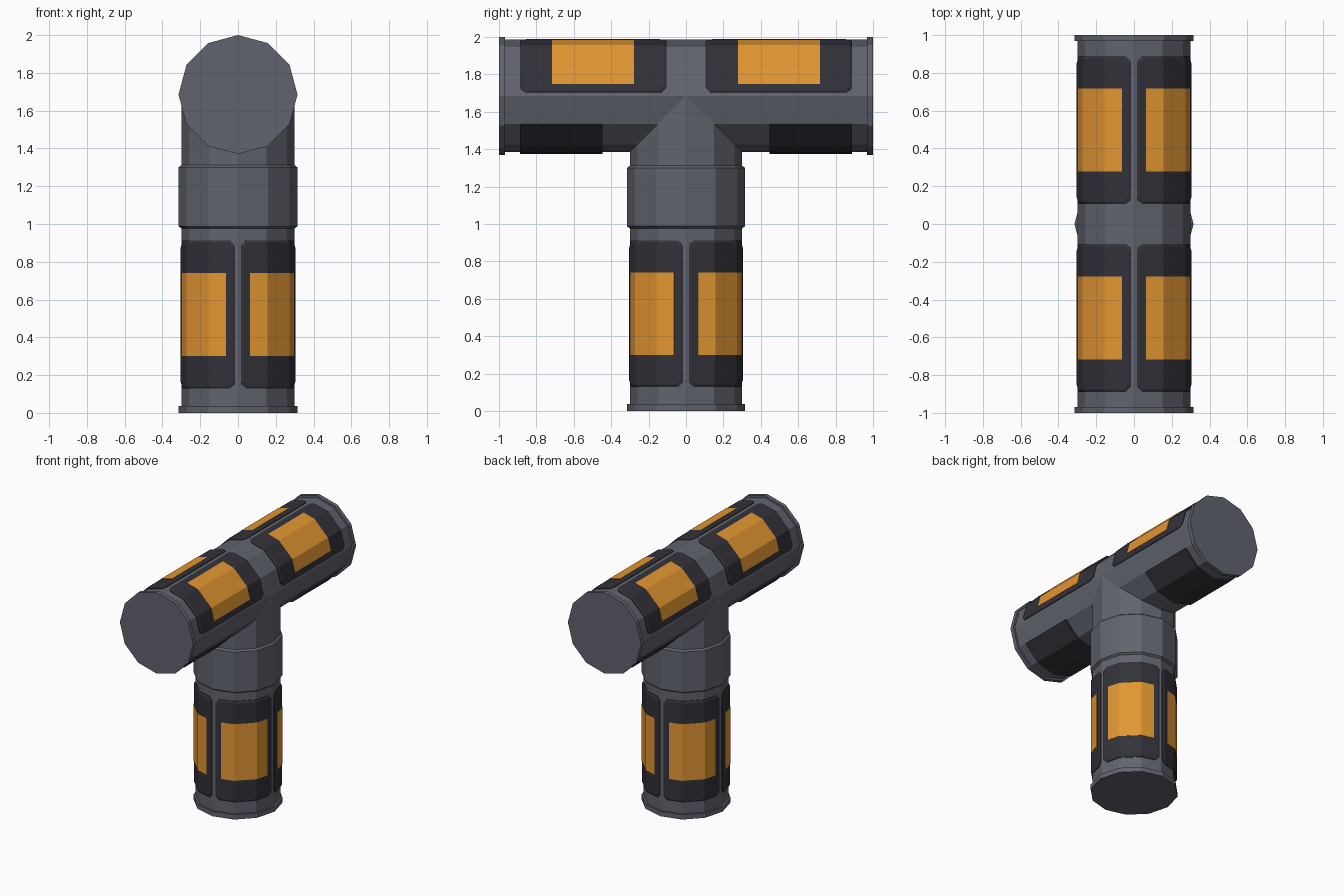
import bpy, bmesh, math

if "Cube" in bpy.data.objects:
    bpy.data.objects.remove(bpy.data.objects["Cube"])

AXIS_Z = 1.685   # height of the horizontal tube's axis


def material(name, rgb):
    m = bpy.data.materials.new(name)
    m.diffuse_color = (*rgb, 1)
    m.use_nodes = True
    m.node_tree.nodes["Principled BSDF"].inputs["Base Color"].default_value = m.diffuse_color
    return m


GREY = material("steel grey", (0.12, 0.127, 0.157))
DARK = material("dark panel", (0.031, 0.031, 0.041))
ORANGE = material("orange light", (0.76, 0.305, 0.032))


def point(deg, r, t, flat):
    """Point on a 12-sided tube: vertical along z, or flat along y."""
    r *= math.cos(math.radians(15)) / math.cos(math.radians(deg % 30 - 15))
    c, s = r * math.cos(math.radians(deg)), r * math.sin(math.radians(deg))
    return (c, t, AXIS_Z + s) if flat else (c, s, t)


def finish(bm, name, mat):
    bmesh.ops.recalc_face_normals(bm, faces=bm.faces)
    mesh = bpy.data.meshes.new(name)
    bm.to_mesh(mesh)
    bm.free()
    mesh.materials.append(mat)
    bpy.context.collection.objects.link(bpy.data.objects.new(name, mesh))


def bridge(bm, a, b):
    n = len(a)
    for i in range(n):
        bm.faces.new((a[i], a[(i + 1) % n], b[(i + 1) % n], b[i]))


def lathe(name, profile, flat=False):
    """12-sided solid from (radius, position along axis) pairs."""
    bm = bmesh.new()
    rings = [[bm.verts.new(point(i * 30, r, t, flat)) for i in range(12)] for r, t in profile]
    for a, b in zip(rings, rings[1:]):
        bridge(bm, a, b)
    bm.faces.new(rings[0])
    bm.faces.new(rings[-1])
    finish(bm, name, GREY)


def panel(name, mat, a0, a1, t0, t1, flat, layers, corner=0.0):
    """Curved plate; layers are (radius, inset), corner is the chamfer size."""
    bm = bmesh.new()
    inner = [a for a in range(0, 361, 30) if a0 + 7 < a < a1 - 7]
    rings = []
    for r, inset in layers:
        da, dc = math.degrees(inset / 0.31), math.degrees(corner / 0.31)
        lo, hi = a0 + da, a1 - da
        cols = [(lo, corner)] + [(a, 0) for a in inner] + [(hi, corner)]
        if corner:
            cols[1:1] = [(lo + dc, 0)]
            cols[-1:-1] = [(hi - dc, 0)]
        bottom = [bm.verts.new(point(a, r, t0 + inset + c, flat)) for a, c in cols]
        top = [bm.verts.new(point(a, r, t1 - inset - c, flat)) for a, c in cols]
        rings.append((bottom, top))
    loops = [b + t[::-1] for b, t in rings]
    for a, b in zip(loops, loops[1:]):
        bridge(bm, a, b)
    for bottom, top in (rings[0], rings[-1]):
        for i in range(len(bottom) - 1):
            bm.faces.new((bottom[i], bottom[i + 1], top[i + 1], top[i]))
    finish(bm, name, mat)


RAISED = [(0.296, 0), (0.305, 0), (0.312, 0.013)]
PLATE = [(0.310, 0), (0.314, 0)]


def lit_panel(name, a, t0, t1, flat):
    panel(name + "_panel", DARK, a + 3, a + 87, t0, t1, flat, RAISED, 0.028)
    panel(name + "_light", ORANGE, a + 12, a + 78, t0 + 0.172, t1 - 0.172, flat, PLATE)


# Tubes, end flanges and collar
lathe("upright_tube", [(0.30, 0.02), (0.30, AXIS_Z)])
lathe("cross_tube", [(0.30, -0.98), (0.30, 0.98)], True)
lathe("foot_flange", [(0.315, 0), (0.315, 0.037)])
for side in (-1, 1):
    lathe("end_flange", [(0.315, side * 0.968), (0.315, side)], True)
lathe("collar", [(0.298, 0.975), (0.315, 0.988), (0.315, 1.30), (0.298, 1.313)])

# Four lit panels around the upright
for q in range(4):
    lit_panel("upright", q * 90, 0.128, 0.912, False)

# Two lit panels on top of each arm and a plain one beneath
for side in (-1, 1):
    t0, t1 = sorted((side * 0.105, side * 0.888))
    for q in (0, 90):
        lit_panel("arm", q, t0, t1, True)
    t0, t1 = sorted((side * 0.445, side * 0.888))
    panel("arm_underside_panel", DARK, 210, 330, t0, t1, True, [(0.296, 0), (0.312, 0)])
